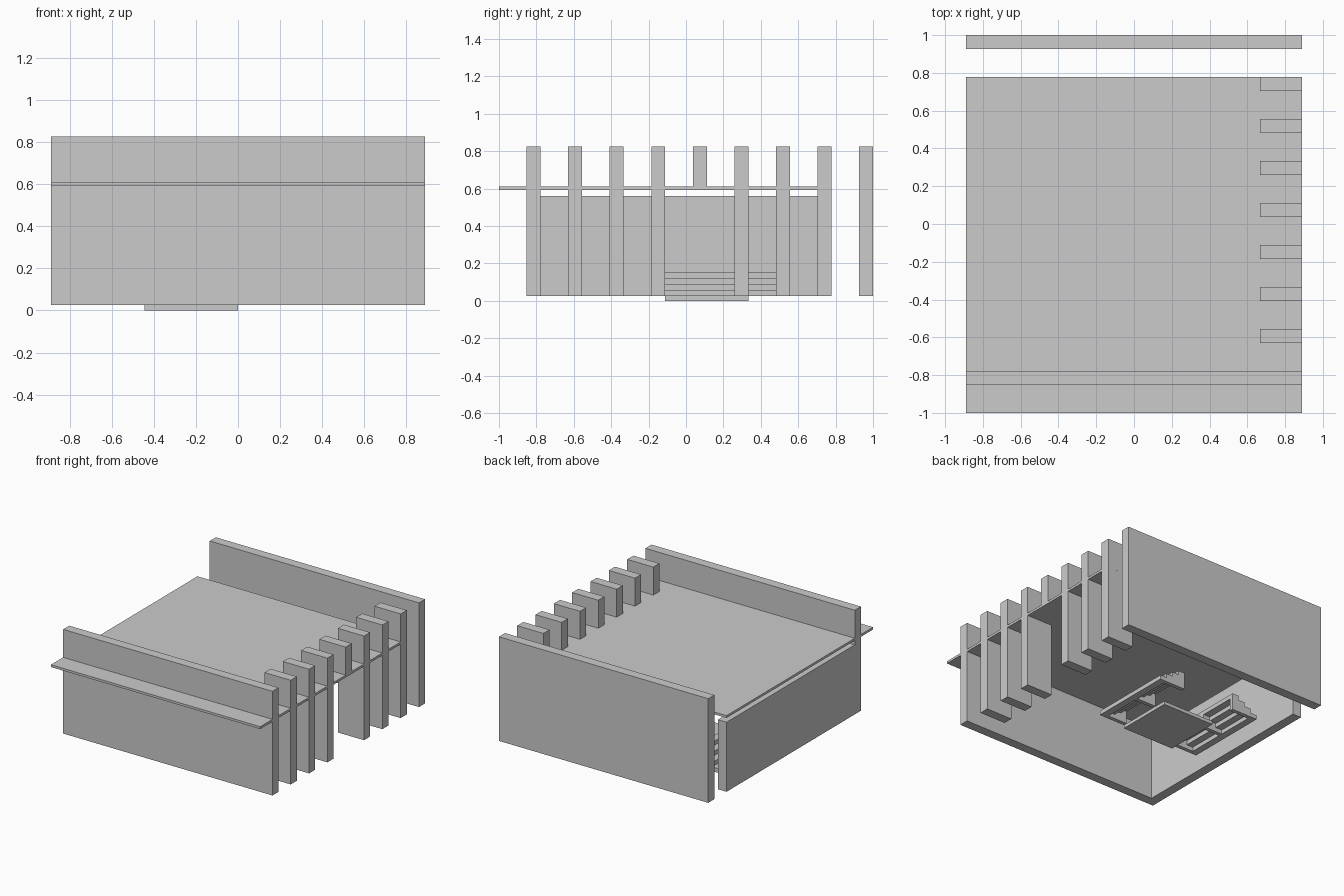
import bpy

if "Cube" in bpy.data.objects:
    bpy.data.objects.remove(bpy.data.objects["Cube"])


def box(name, x0, x1, y0, y1, z0, z1):
    bpy.ops.mesh.primitive_cube_add(size=1, location=((x0 + x1) / 2, (y0 + y1) / 2, (z0 + z1) / 2))
    ob = bpy.context.object
    ob.name = name
    ob.scale = (x1 - x0, y1 - y0, z1 - z0)
    bpy.ops.object.transform_apply(location=False, rotation=False, scale=True)
    return ob


U = 0.0741            # wall thickness module
W = 12 * U            # half width
BASE, TOP = 0.026, 0.826

# Long walls and floor slab
box("front_wall", -W, W, -0.852, -0.778, BASE, TOP)
box("back_wall", -W, W, 1 - U, 1.0, BASE, TOP)
box("left_wall", -W, -W + U, -0.778, 0.778, BASE, 0.56)
box("floor_slab", -W, W, -1.0, 0.778, 0.593, 0.611)

# Row of piers on the right side; the doorway pier starts at the slab
for i in range(7):
    y = -0.63 + i * 3 * U
    box(f"right_pier_{i + 1}", W - 3 * U, W, y, y + U, 0.611 if i == 3 else BASE, TOP)

# Landing plate underneath
box("landing", -6 * U, 0, -1.5 * U, 4.5 * U, 0, BASE)

# Two flights rising towards the landing, hollow below, on three stringers
STEPS, RISE, RUN = 4, 0.0324, 3 * U / 4
Y0, Y1, T = -1.5 * U, 7.5 * U, 0.03


def flight(name, x_low, d):
    profile = [(x_low, BASE)]
    for k in range(STEPS):
        z = BASE + (k + 1) * RISE
        xa, xb = x_low + d * k * RUN, x_low + d * (k + 1) * RUN
        profile += [(xa, z), (xb, z)]
        box(f"{name}_step_{k + 1}", min(xa, xb), max(xa, xb), Y0, Y1, z - RISE, z)
    profile.append((x_low + d * STEPS * RUN, BASE))
    n = len(profile)
    for j, y in enumerate((Y0, (Y0 + Y1 - T) / 2, Y1 - T)):
        verts = [(x, yy, z) for yy in (y, y + T) for x, z in profile]
        order = list(range(n)) if d > 0 else list(range(n))[::-1]
        faces = [order[::-1], [i + n for i in order]]
        for a, b in zip(order, order[1:] + order[:1]):
            faces.append([a, b, b + n, a + n])
        me = bpy.data.meshes.new(f"{name}_stringer_{j + 1}")
        me.from_pydata(verts, [], faces)
        me.validate()
        ob = bpy.data.objects.new(me.name, me)
        bpy.context.collection.objects.link(ob)
        bpy.context.view_layer.objects.active = ob
        bpy.ops.object.select_all(action='DESELECT')
        ob.select_set(True)
        bpy.ops.object.mode_set(mode='EDIT')
        bpy.ops.mesh.select_all(action='SELECT')
        bpy.ops.mesh.normals_make_consistent(inside=False)
        bpy.ops.object.mode_set(mode='OBJECT')


flight("right_stair", 3 * U, -1)
flight("left_stair", -9 * U, 1)
